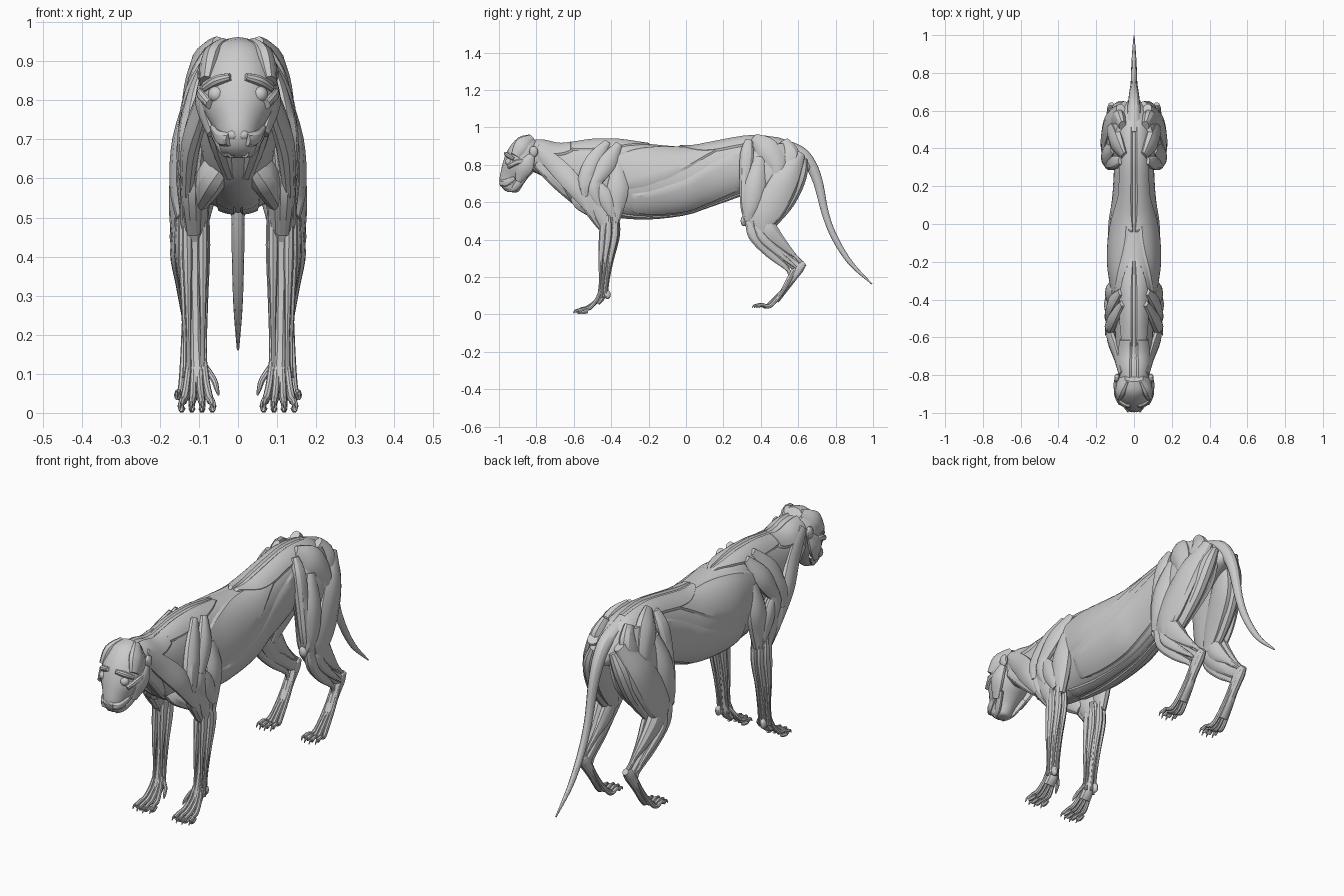
import bpy, bmesh, math
from mathutils import Vector


def spline(pts, sub):
    """Catmull-Rom through tuples of any length."""
    out = []
    for i in range(len(pts) - 1):
        p0, p1, p2, p3 = pts[max(i - 1, 0)], pts[i], pts[i + 1], pts[min(i + 2, len(pts) - 1)]
        for k in range(sub):
            t = k / sub
            out.append([0.5 * (2 * b + (c - a) * t + (2 * a - 5 * b + 4 * c - d) * t * t
                               + (3 * b - a - 3 * c + d) * t ** 3)
                        for a, b, c, d in zip(p0, p1, p2, p3)])
    return out + [list(pts[-1])]


def finish(name, bm, mirror):
    bmesh.ops.recalc_face_normals(bm, faces=bm.faces)
    me = bpy.data.meshes.new(name)
    bm.to_mesh(me)
    bm.free()
    ob = bpy.data.objects.new(name, me)
    bpy.context.collection.objects.link(ob)
    if mirror:
        ob.modifiers.new("mirror", 'MIRROR').use_mirror_merge = False
    return ob


def loft(name, rings, n, mirror):
    """Closed skin over rings of (centre, side vector, other vector)."""
    bm = bmesh.new()
    loops = []
    for c, s, u in rings:
        loops.append([bm.verts.new(c + s * math.cos(a) + u * math.sin(a))
                      for a in (2 * math.pi * k / n for k in range(n))])
    for A, B in zip(loops, loops[1:]):
        for k in range(n):
            bm.faces.new((A[k], A[(k + 1) % n], B[(k + 1) % n], B[k]))
    bm.faces.new(loops[0])
    bm.faces.new(loops[-1])
    return finish(name, bm, mirror)


def muscle(name, pts, n=10, sub=4, mirror=True):
    """Spindle through points (x, y, z, width, thickness), thickness lying along x."""
    P = spline(pts, sub)
    rings = []
    for i, p in enumerate(P):
        t = (Vector(P[min(i + 1, len(P) - 1)][:3]) - Vector(P[max(i - 1, 0)][:3])).normalized()
        s = (Vector((1, 0, 0)) - t * t.x).normalized()
        rings.append((Vector(p[:3]), s * max(p[4], .002), t.cross(s) * max(p[3], .002)))
    return loft(name, rings, n, mirror)


# trunk profile: y, top z, bottom z, half width
TRUNK = spline([(-.84, .93, .77, .07), (-.76, .93, .735, .083), (-.68, .912, .665, .092),
                (-.6, .92, .585, .1), (-.5, .935, .54, .105), (-.36, .935, .52, .117),
                (-.2, .912, .512, .138), (0, .897, .535, .131), (.12, .915, .575, .113),
                (.25, .94, .62, .103), (.36, .953, .66, .1), (.5, .937, .7, .09),
                (.6, .885, .745, .065), (.665, .81, .77, .025)], 6)


def trunk_point(y, deg, off=0):
    i = max(k for k in range(len(TRUNK) - 1) if TRUNK[k][0] <= y or k == 0)
    p, q = TRUNK[i], TRUNK[i + 1]
    f = min(max((y - p[0]) / (q[0] - p[0]), 0), 1)
    top, bot, hw = (p[j] + (q[j] - p[j]) * f for j in (1, 2, 3))
    s, c = math.sin(math.radians(deg)), math.cos(math.radians(deg))
    return Vector(((hw + off) * math.copysign(abs(s) ** .9, s), y,
                   (top + bot) / 2 + ((top - bot) / 2 + off) * c))


def sheet(name, rows, off, cols=8):
    """Flat muscle lying on the trunk, rows of (y, start angle, end angle)."""
    bm = bmesh.new()
    R = spline(rows, 5)
    grid = []
    for i, (y, a, b) in enumerate(R):
        grid.append([])
        for j in range(cols + 1):
            edge = i in (0, len(R) - 1) or j in (0, cols)
            grid[-1].append(bm.verts.new(trunk_point(y, a + (b - a) * j / cols, -.006 if edge else off)))
    for A, B in zip(grid, grid[1:]):
        for j in range(cols):
            bm.faces.new((A[j], A[j + 1], B[j + 1], B[j]))
    finish(name, bm, True)


def ball(name, loc, size, seg=12):
    bm = bmesh.new()
    bmesh.ops.create_uvsphere(bm, u_segments=seg, v_segments=8, radius=1)
    for v in bm.verts:
        v.co = Vector(loc) + Vector([a * b for a, b in zip(v.co, size)])
    finish(name, bm, True)


# trunk and its flat muscles
bm = bmesh.new()
loops = [[bm.verts.new(trunk_point(r[0], a * 15)) for a in range(24)] for r in TRUNK[::2] + [TRUNK[-1]]]
for A, B in zip(loops, loops[1:]):
    for k in range(24):
        bm.faces.new((A[k], A[(k + 1) % 24], B[(k + 1) % 24], B[k]))
bm.faces.new(loops[0])
bm.faces.new(loops[-1])
bmesh.ops.remove_doubles(bm, verts=bm.verts, dist=1e-5)
finish("trunk", bm, False)
sheet("trapezius", [(-.66, 1, 40), (-.5, 1, 48), (-.35, 1, 38), (-.18, 1, 5)], .006)
sheet("back_muscle", [(-.42, 60, 115), (-.25, 25, 105), (-.1, 8, 90), (.05, 8, 66), (.2, 8, 42), (.29, 8, 26)], .006)
sheet("flank_muscle", [(-.3, 110, 150), (-.15, 98, 160), (0, 82, 164), (.15, 62, 160), (.32, 45, 150)], .005)
sheet("belly_muscle", [(-.42, 150, 179), (-.2, 160, 179), (.1, 164, 179), (.38, 150, 179)], .005)
sheet("loin_fascia", [(-.05, 1, 6), (.1, 1, 44), (.3, 1, 50), (.58, 1, 50)], .008)
sheet("neck_muscle", [(-.83, 5, 80), (-.72, 3, 72), (-.6, 3, 45)], .008)

# tail
muscle("tail", [(0, .48, .92, .03, .035), (0, .6, .87, .035, .035), (0, .66, .81, .032, .03), (0, .705, .71, .026, .024),
                (0, .745, .54, .019, .018), (0, .795, .41, .017, .016), (0, .88, .275, .013, .012),
                (0, .995, .162, .003, .003)], 12, 5, False)

# head: each section spans a brow-side and a throat-side profile point
HEAD = spline([(-.835, .962, -.785, .90, .05), (-.895, .947, -.78, .83, .09), (-.95, .885, -.81, .77, .098),
               (-.975, .825, -.845, .73, .088), (-.99, .765, -.87, .695, .062), (-.997, .715, -.885, .67, .05),
               (-.985, .68, -.9, .654, .042), (-.965, .66, -.925, .652, .02)], 3)
loft("head", [(Vector((0, (a + c) / 2, (b + d) / 2)), Vector((w, 0, 0)), Vector((0, (a - c) / 2, (b - d) / 2)))
              for a, b, c, d, w in HEAD], 16, False)
muscle("temple_muscle", [(.035, -.825, .945, .02, .015), (.065, -.87, .9, .05, .03), (.08, -.91, .845, .03, .02)])
muscle("jaw_muscle", [(.085, -.825, .85, .02, .015), (.09, -.86, .79, .045, .019), (.065, -.895, .715, .02, .015)])
muscle("cheekbone", [(.09, -.84, .82, .012, .012), (.092, -.9, .815, .015, .014), (.07, -.95, .79, .014, .014)])
muscle("brow", [(.02, -.965, .86, .01, .01), (.055, -.95, .85, .014, .014), (.085, -.92, .83, .01, .01)])
muscle("lip", [(.02, -.985, .7, .018, .018), (.045, -.96, .705, .02, .014), (.062, -.915, .73, .012, .01)])
muscle("lower_jaw", [(.015, -.955, .665, .012, .014), (.04, -.915, .68, .02, .012), (.07, -.86, .74, .018, .012)])
ball("eye", (.055, -.945, .815), (.022, .022, .022))
ball("nostril", (.014, -.985, .712), (.014, .012, .014))
ball("ear_base", (.09, -.815, .87), (.014, .024, .03))

# neck straps and chest
muscle("neck_strap", [(.065, -.8, .89, .03, .015), (.088, -.7, .8, .05, .02), (.12, -.6, .69, .052, .025), (.13, -.52, .56, .02, .015)])
muscle("throat_strap", [(.06, -.8, .81, .025, .02), (.05, -.7, .715, .035, .03), (.02, -.6, .61, .02, .02)])
muscle("chest_muscle", [(.025, -.59, .66, .04, .025), (.065, -.55, .61, .06, .04), (.1, -.49, .54, .03, .025)])

# shoulder and upper front leg
muscle("front_shoulder_muscle", [(.06, -.42, .92, .02, .015), (.1, -.49, .82, .05, .028), (.122, -.54, .71, .042, .033), (.13, -.54, .63, .02, .02)])
muscle("rear_shoulder_muscle", [(.07, -.36, .91, .02, .015), (.112, -.42, .81, .05, .028), (.135, -.49, .7, .03, .02)])
muscle("shoulder_cap", [(.12, -.43, .79, .02, .012), (.137, -.49, .68, .036, .02), (.138, -.46, .57, .012, .01)])
muscle("long_triceps", [(.1, -.36, .8, .03, .02), (.12, -.365, .68, .06, .032), (.12, -.375, .58, .05, .032), (.12, -.375, .49, .02, .022)])
muscle("side_triceps", [(.13, -.47, .7, .02, .015), (.137, -.43, .62, .045, .022), (.135, -.39, .52, .02, .015)])
muscle("upper_front_leg", [(.105, -.52, .7, .06, .04), (.112, -.48, .6, .07, .036), (.113, -.43, .5, .055, .035), (.112, -.41, .44, .04, .03)])
muscle("front_biceps", [(.12, -.54, .65, .025, .025), (.118, -.515, .57, .035, .03), (.113, -.455, .46, .015, .02)])

# forearm
muscle("forearm", [(.112, -.42, .53, .05, .03), (.112, -.41, .43, .042, .028), (.11, -.42, .3, .028, .022),
                   (.108, -.437, .18, .022, .02), (.105, -.452, .1, .024, .026), (.105, -.475, .06, .016, .03)])
for i, (x, y) in enumerate([(.13, -.445), (.14, -.415), (.13, -.38), (.105, -.372), (.085, -.4), (.09, -.44)]):
    bx, by = .108 + (x - .11) * .9, -.448 + (y + .41) * .6
    muscle(f"forearm_muscle_{i + 1}", [(x, y, .53, .012, .01), (x, y, .43, .02, .014),
                                       ((x + bx) / 2, (y + by) / 2, .29, .012, .009),
                                       (bx, by + .01, .18, .006, .006), (bx, by, .09, .007, .007)], 8)
ball("wrist_bone", (.12, -.42, .105), (.014, .018, .024))

# thigh
muscle("thigh", [(.06, .46, .91, .08, .04), (.08, .455, .78, .15, .055), (.1, .42, .64, .12, .05), (.12, .38, .52, .08, .045), (.125, .38, .45, .04, .03)], 14)
muscle("rump_muscle", [(.05, .36, .94, .03, .018), (.085, .43, .88, .07, .04), (.115, .49, .78, .05, .03), (.125, .47, .71, .02, .015)])
muscle("hip_muscle", [(.06, .52, .925, .03, .02), (.08, .56, .85, .05, .035), (.11, .53, .76, .03, .02)])
muscle("front_thigh_strap", [(.07, .335, .93, .02, .015), (.1, .325, .85, .038, .028), (.122, .315, .7, .03, .028), (.135, .315, .57, .024, .024), (.13, .335, .47, .012, .015)])
muscle("outer_quadriceps", [(.105, .4, .84, .03, .02), (.133, .37, .7, .06, .035), (.145, .35, .58, .05, .03), (.138, .325, .5, .022, .022)])
muscle("rear_thigh_biceps", [(.07, .61, .86, .03, .025), (.113, .54, .74, .075, .042), (.14, .475, .62, .085, .033), (.15, .42, .52, .075, .027), (.15, .41, .43, .03, .018)], 12)
muscle("rear_thigh_tendon_muscle", [(.05, .63, .83, .02, .02), (.08, .61, .74, .038, .036), (.098, .555, .61, .035, .033), (.11, .475, .5, .026, .022), (.11, .42, .43, .012, .012)])
muscle("inner_thigh", [(.03, .6, .79, .03, .02), (.055, .55, .68, .07, .03), (.083, .46, .55, .06, .025), (.1, .4, .45, .025, .015)])
ball("kneecap", (.133, .31, .5), (.02, .018, .028))

# lower hind leg
muscle("lower_hind_leg", [(.12, .355, .5, .05, .035), (.127, .44, .39, .05, .03), (.122, .53, .3, .028, .02), (.12, .6, .25, .028, .022)])
muscle("calf_muscle", [(.14, .42, .53, .03, .025), (.142, .445, .45, .05, .033), (.135, .51, .38, .032, .023), (.125, .58, .315, .012, .01), (.12, .625, .27, .012, .012)])
muscle("inner_calf", [(.105, .41, .52, .03, .02), (.108, .45, .43, .045, .024), (.115, .53, .35, .02, .015), (.12, .615, .27, .008, .01)])
muscle("shin_muscle", [(.14, .335, .5, .02, .018), (.14, .365, .42, .033, .024), (.132, .45, .325, .026, .018), (.122, .545, .24, .012, .01), (.12, .55, .19, .008, .008)])
muscle("side_shin_muscle", [(.15, .37, .49, .012, .012), (.156, .41, .41, .025, .018), (.145, .5, .325, .018, .014), (.138, .59, .25, .007, .007)])
muscle("heel", [(.12, .635, .275, .015, .015), (.12, .605, .25, .03, .024), (.12, .57, .2, .026, .022), (.12, .525, .13, .018, .022), (.12, .485, .07, .012, .024)])

# paws: four long bones and toes each, plus claws
for i in range(4):
    k = i - 1.5
    long = .012 if i in (1, 2) else 0
    muscle(f"front_toe_{i + 1}", [(.106 + k * .013, -.455, .13, .01, .008), (.106 + k * .017, -.48, .075, .01, .009),
                                  (.105 + k * .022, -.515 - long, .035, .012, .01), (.105 + k * .025, -.545 - long, .03, .009, .009),
                                  (.105 + k * .028, -.572 - long, .016, .011, .008)], 8, 3)
    muscle(f"front_claw_{i + 1}", [(.105 + k * .028, -.565 - long, .022, .009, .006), (.105 + k * .03, -.58 - long, .02, .007, .004),
                                   (.105 + k * .03, -.59 - long, .006, .002, .002)], 6, 3)
    muscle(f"front_toe_pad_{i + 1}", [(.105 + k * .024, -.525 - long, .012, .006, .006), (.105 + k * .026, -.55 - long, .01, .01, .009),
                                      (.105 + k * .027, -.57 - long, .009, .006, .005)], 6, 3)
    muscle(f"hind_toe_{i + 1}", [(.12 + k * .011, .585, .24, .009, .007), (.12 + k * .013, .535, .15, .01, .008),
                                 (.12 + k * .016, .475 - long, .07, .012, .009), (.12 + k * .02, .44 - long, .042, .011, .01),
                                 (.12 + k * .022, .41 - long, .052, .009, .009), (.12 + k * .024, .385 - long, .044, .011, .008)], 8, 3)
    muscle(f"hind_claw_{i + 1}", [(.12 + k * .024, .39 - long, .047, .01, .006), (.12 + k * .025, .375 - long, .048, .006, .004),
                                  (.12 + k * .025, .365 - long, .034, .002, .002)], 6, 3)
muscle("dewclaw", [(.085, -.45, .12, .008, .008), (.062, -.465, .085, .009, .008), (.054, -.485, .06, .009, .006), (.05, -.495, .045, .002, .002)], 8, 3)

# smooth shading with sharp edges kept
for ob in bpy.data.objects:
    ob.select_set(True)
    bpy.context.view_layer.objects.active = ob
bpy.ops.object.shade_smooth_by_angle(angle=math.radians(30))
